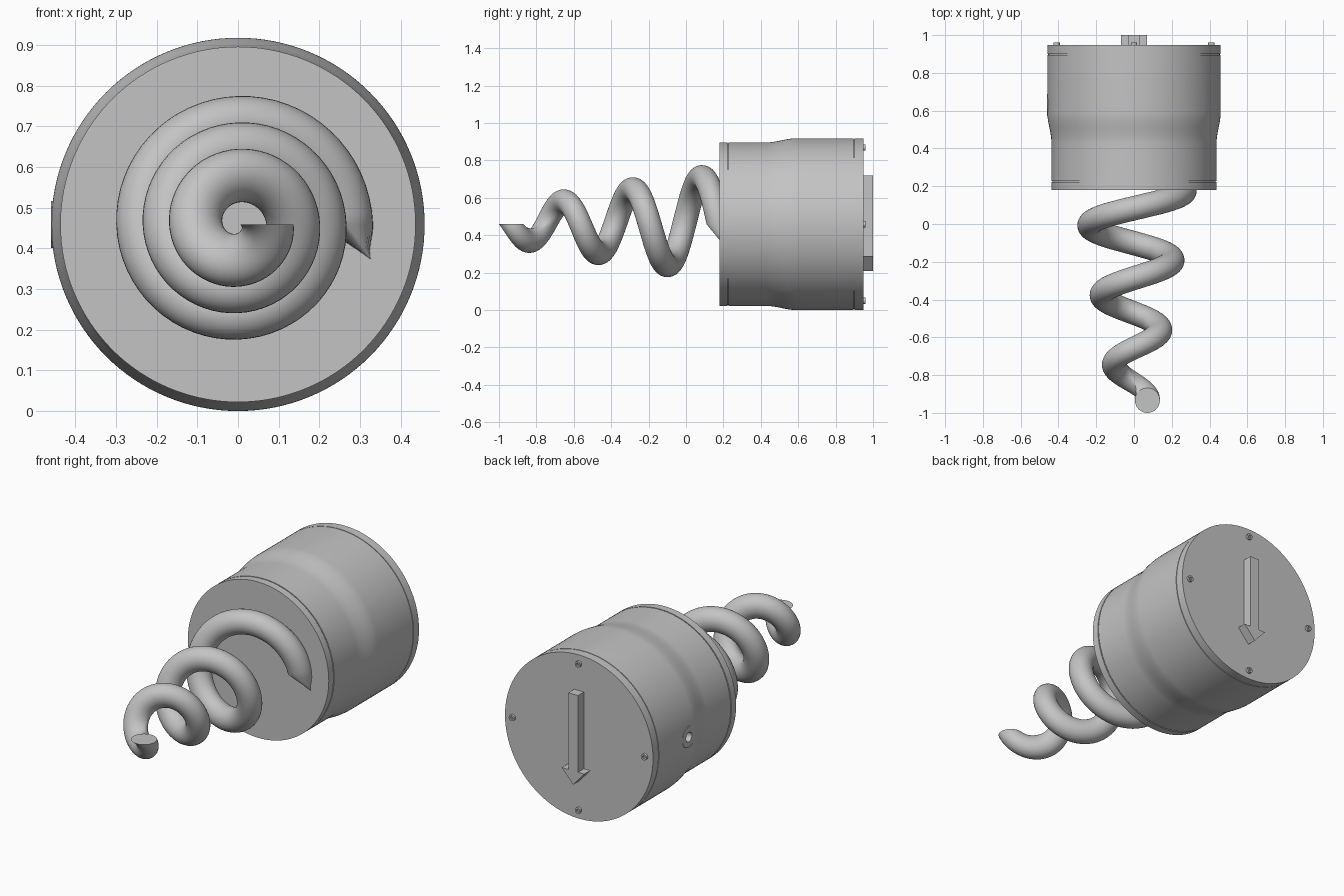
import bpy, bmesh, math
from mathutils import Matrix, Vector

cube = bpy.data.objects.get("Cube")
if cube:
    bpy.data.objects.remove(cube, do_unlink=True)

AXIS_Z = 0.459
BODY_R = 0.459
NECK_R = 0.437

grey = bpy.data.materials.new("plain grey")
grey.use_nodes = True
GREY = (0.55, 0.55, 0.55, 1)
grey.diffuse_color = GREY
grey.node_tree.nodes["Principled BSDF"].inputs["Base Color"].default_value = GREY


def finish(name, bm):
    """Turn a bmesh into a smooth shaded object with sharp edges kept."""
    bmesh.ops.recalc_face_normals(bm, faces=bm.faces)
    mesh = bpy.data.meshes.new(name)
    bm.to_mesh(mesh)
    bm.free()
    mesh.materials.append(grey)
    mesh.shade_smooth()
    mesh.set_sharp_from_angle(angle=math.radians(30))
    obj = bpy.data.objects.new(name, mesh)
    bpy.context.collection.objects.link(obj)
    return obj


def loft(name, rings, matrix=Matrix()):
    """Skin closed rings of points and cap both ends."""
    bm = bmesh.new()
    loops = [[bm.verts.new(matrix @ Vector(p)) for p in ring] for ring in rings]
    for a, b in zip(loops, loops[1:]):
        for i in range(len(a)):
            j = (i + 1) % len(a)
            bm.faces.new((a[i], a[j], b[j], b[i]))
    bm.faces.new(loops[0])
    bm.faces.new(loops[-1])
    return finish(name, bm)


def lathe(name, profile, centre, sides, turn=0):
    """Revolve (distance, radius) points about y, then turn about z."""
    angles = [2 * math.pi * i / sides for i in range(sides)]
    rings = [[(r * math.cos(a), y, r * math.sin(a)) for a in angles]
             for y, r in profile]
    return loft(name, rings, Matrix.Translation(centre) @ Matrix.Rotation(turn, 4, "Z"))


# Housing: narrow front lid, smooth swelling, wide rear with thin seams
profile = [(0.18, NECK_R), (0.222, NECK_R), (0.222, 0.431),
           (0.228, 0.431), (0.228, NECK_R)]
for i in range(17):
    t = i / 16
    blend = t * t * (3 - 2 * t)
    profile.append((0.43 + 0.16 * t, NECK_R + (BODY_R - NECK_R) * blend))
profile += [(0.896, BODY_R), (0.896, 0.454), (0.9, 0.454),
            (0.9, BODY_R), (0.948, BODY_R)]
housing = lathe("housing", profile, (0, 0, AXIS_Z), 128)

# Side port: a blind hole with a flat collar on the right side
PORT_Y = 0.63
cutter = lathe("port_cutter", [(0.38, 0.026), (0.5, 0.026)],
               (0, PORT_Y, AXIS_Z), 32, math.pi / 2)
cutter.hide_render = True
cut = housing.modifiers.new("port_hole", "BOOLEAN")
cut.object = cutter
cut.operation = "DIFFERENCE"
cut.solver = "EXACT"
graph = bpy.context.evaluated_depsgraph_get()
mesh = bpy.data.meshes.new_from_object(housing.evaluated_get(graph))
housing.modifiers.clear()
housing.data = mesh
mesh.set_sharp_from_angle(angle=math.radians(30))
bpy.data.objects.remove(cutter, do_unlink=True)
lathe("port_collar", [(0.42, 0.026), (0.46, 0.026), (0.46, 0.058), (0.45, 0.058)],
      (0, PORT_Y, AXIS_Z), 48, math.pi / 2).data.update()
collar = bpy.data.objects["port_collar"]
bm = bmesh.new()
bm.from_mesh(collar.data)
bmesh.ops.delete(bm, geom=[f for f in bm.faces if len(f.verts) > 4], context="FACES_ONLY")
bm.to_mesh(collar.data)
bm.free()

# Coil: a round section swept along a widening helix
TURNS, STEPS, SIDES, TUBE_R, PITCH = 3, 64, 32, 0.066, 0.37
section = [2 * math.pi * i / SIDES for i in range(SIDES)]
rings = []
for s in range(TURNS * STEPS + 1):
    t = s / STEPS
    a = -2 * math.pi * t
    ring = []
    for b in section:
        r = 0.071 + 0.065 * t + TUBE_R * math.cos(b)
        y = -0.934 + PITCH * t + TUBE_R * math.sin(b)
        ring.append((r * math.cos(a), y, AXIS_Z + r * math.sin(a)))
    rings.append(ring)
# Coil root: tapers back into the housing along the outer edge
outer = max(p[0] for p in rings[-1])
rings.append([(outer - 0.1 * (outer - x), y + 0.07, z - 0.085) for x, y, z in rings[-1]])
loft("spiral_coil", rings)

# Raised arrow on the back, pointing down
half = [(0.03, 0.718), (0.03, 0.288), (0.07, 0.288)]
outline = half + [(0, 0.21)] + [(-x, z) for x, z in reversed(half)]
loft("direction_arrow", [[(x, y, z) for x, z in outline] for y in (0.94, 1.0)])

# Four socket screws around the back
for i in range(4):
    a = i * math.pi / 2
    lathe(f"back_screw_{i + 1}",
          [(0.94, 0.017), (0.961, 0.017), (0.961, 0.008), (0.952, 0.008)],
          (0.41 * math.cos(a), 0, AXIS_Z + 0.41 * math.sin(a)), 24)
